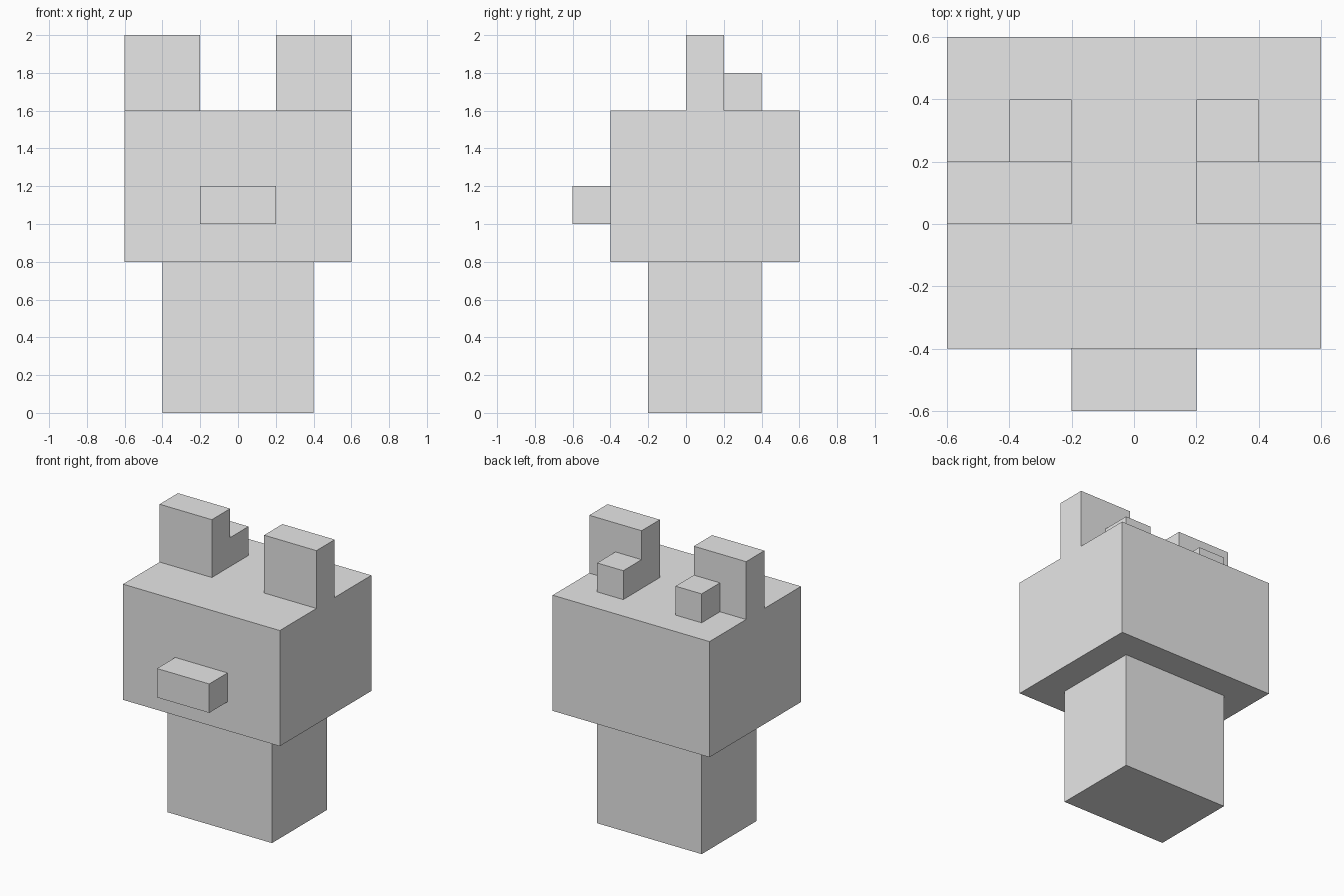
import bpy
import bmesh
from mathutils import Vector

default = bpy.data.objects.get("Cube")
if default:
    bpy.data.objects.remove(default, do_unlink=True)

GREY = (0.8, 0.8, 0.8, 1.0)
grey = bpy.data.materials.new("light_grey")
grey.use_nodes = True
grey.diffuse_color = GREY
grey.node_tree.nodes["Principled BSDF"].inputs["Base Color"].default_value = GREY


def box(name, low, high):
    """Add a flat-shaded box spanning two opposite corners."""
    low, high = Vector(low), Vector(high)
    bm = bmesh.new()
    bmesh.ops.create_cube(bm, size=1)
    bmesh.ops.scale(bm, vec=high - low, verts=bm.verts)
    mesh = bpy.data.meshes.new(name)
    bm.to_mesh(mesh)
    bm.free()
    mesh.materials.append(grey)
    obj = bpy.data.objects.new(name, mesh)
    obj.location = (low + high) / 2
    bpy.context.collection.objects.link(obj)
    return obj


# Body, head and snout
box("body", (-0.4, -0.2, 0), (0.4, 0.4, 0.8))
box("head", (-0.6, -0.4, 0.8), (0.6, 0.6, 1.6))
box("snout", (-0.2, -0.6, 1.0), (0.2, -0.4, 1.2))

# Ears, each with a small block behind its inner half
for side, sign in (("left", 1), ("right", -1)):
    for part, outer, front, back, top in (
        ("ear", 0.6, 0, 0.2, 2.0),
        ("ear_back", 0.4, 0.2, 0.4, 1.8),
    ):
        x0, x1 = sorted((sign * 0.2, sign * outer))
        box(f"{side}_{part}", (x0, front, 1.6), (x1, back, top))
